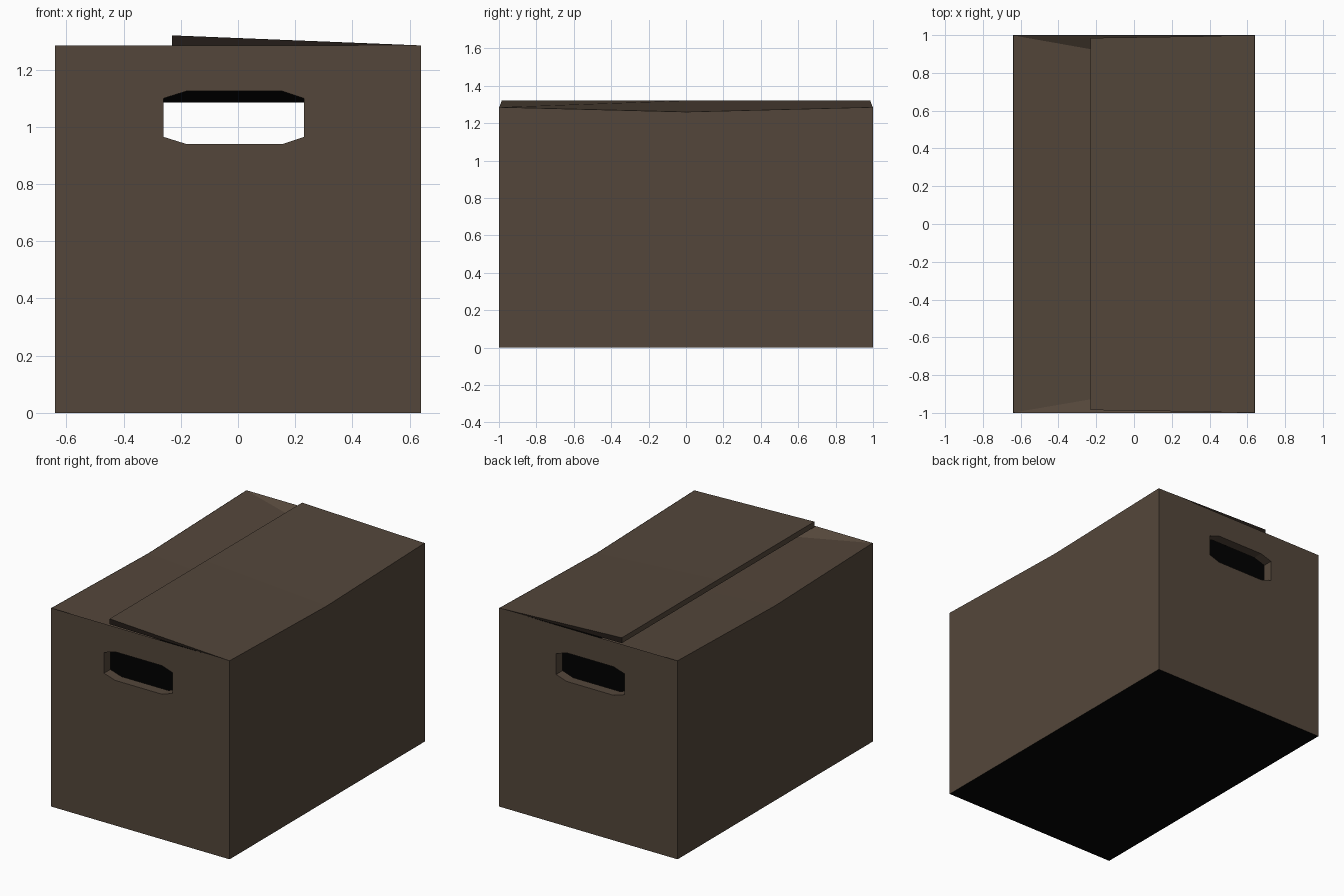
import bpy, bmesh
from mathutils import Vector

if "Cube" in bpy.data.objects:
    bpy.data.objects.remove(bpy.data.objects["Cube"], do_unlink=True)

W, D, H = 0.64, 1.0, 1.285   # half width, half depth, wall height
SAG = 0.025                  # dip in the middle of the long walls
WALL = 0.065


def material(name, rgb):
    m = bpy.data.materials.new(name)
    m.use_nodes = True
    m.diffuse_color = (*rgb, 1)
    m.node_tree.nodes["Principled BSDF"].inputs["Base Color"].default_value = (*rgb, 1)
    return m


MATS = [material("cardboard_brown", (0.088, 0.062, 0.043)),
        material("inside_black", (0.0015, 0.0015, 0.0015)),
        material("shadow_brown", (0.017, 0.012, 0.009))]
BROWN, BLACK, DARK = range(3)


def finish(name, bm):
    bmesh.ops.recalc_face_normals(bm, faces=bm.faces)
    mesh = bpy.data.meshes.new(name)
    bm.to_mesh(mesh)
    bm.free()
    for m in MATS:
        mesh.materials.append(m)
    ob = bpy.data.objects.new(name, mesh)
    bpy.context.collection.objects.link(ob)
    return ob


def face(bm, verts, mat=BROWN):
    f = bm.faces.new(verts)
    f.material_index = mat


def ring(bm, inset, z, sag=0):
    w, d = W - inset, D - inset
    outline = [(-w, -d), (w, -d), (w, 0), (w, d), (-w, d), (-w, 0)]
    return [bm.verts.new((x, y, z - (0 if y else sag))) for x, y in outline]


# Hollow box: outer wall, sloped rim, inner wall, with floor and underside
bm = bmesh.new()
rings = [ring(bm, 0, 0), ring(bm, 0, H, SAG),
         ring(bm, WALL, H - 0.12, SAG), ring(bm, WALL, 0.04)]
for a, b, mat in zip(rings, rings[1:], (BROWN, BROWN, BLACK)):
    for i in range(6):
        j = (i + 1) % 6
        face(bm, (a[i], a[j], b[j], b[i]), mat)
face(bm, rings[0], BLACK)
face(bm, rings[-1], BLACK)
box = finish("box_body", bm)

# Hand holes through both end walls
bm = bmesh.new()
profile = [(-0.26, 0.965), (-0.18, 0.94), (0.155, 0.94), (0.23, 0.965),
           (0.23, 1.1), (0.155, 1.125), (-0.18, 1.125), (-0.26, 1.1)]
front, back = [[bm.verts.new((x, y, z)) for x, z in profile] for y in (-1.2, 1.2)]
face(bm, front)
face(bm, back)
for i in range(8):
    j = (i + 1) % 8
    face(bm, (front[i], front[j], back[j], back[i]))
cutter = finish("hand_hole_cutter", bm)
cutter.hide_render = True
mod = box.modifiers.new("hand_holes", "BOOLEAN")
mod.operation, mod.solver, mod.object = "DIFFERENCE", "EXACT", cutter
bpy.context.view_layer.objects.active = box
bpy.ops.object.modifier_apply(modifier=mod.name)
bpy.data.objects.remove(cutter, do_unlink=True)


def flap(name, hinge, free, thin, thick, end_mat=BROWN):
    """Wedge board between a hinge edge and a free edge, given as top points."""
    bm = bmesh.new()

    def row(points, drop=0):
        return [bm.verts.new(Vector(p) - Vector((0, 0, drop))) for p in points]

    th, tf = row(hinge), row(free)
    bh, bf = row(hinge, thin), row(free, thick)
    for i in range(len(hinge) - 1):
        for a, b, mat in ((th, tf, BROWN), (bh, bf, BLACK), (th, bh, BROWN), (tf, bf, BROWN)):
            face(bm, (a[i], a[i + 1], b[i + 1], b[i]), mat)
    for k in (0, -1):
        face(bm, (th[k], tf[k], bf[k], bh[k]), end_mat)
    return finish(name, bm)


def long_edge(x, y, z, sag=0):
    return [(x, -y, z), (x, 0, z - sag), (x, y, z)]


# Side flaps: the left one lies on top, the right one sinks below it
e = 0.002
flap("left_top_flap", long_edge(W - e, D - e, H, SAG),
     long_edge(-0.23, 0.985, 1.32), e, 0.035, DARK)
flap("right_under_flap", long_edge(-W + e, D - e, H, SAG),
     long_edge(0.0, 0.985, H - 0.075), e, 0.035)

# End flaps folded down inside
for name, s in (("front_end_flap", -1), ("back_end_flap", 1)):
    flap(name, [(-W + e, s * (D - e), H), (W - e, s * (D - e), H)],
         [(-0.56, s * 0.75, H - 0.17), (0.56, s * 0.75, H - 0.17)], e, 0.03)
